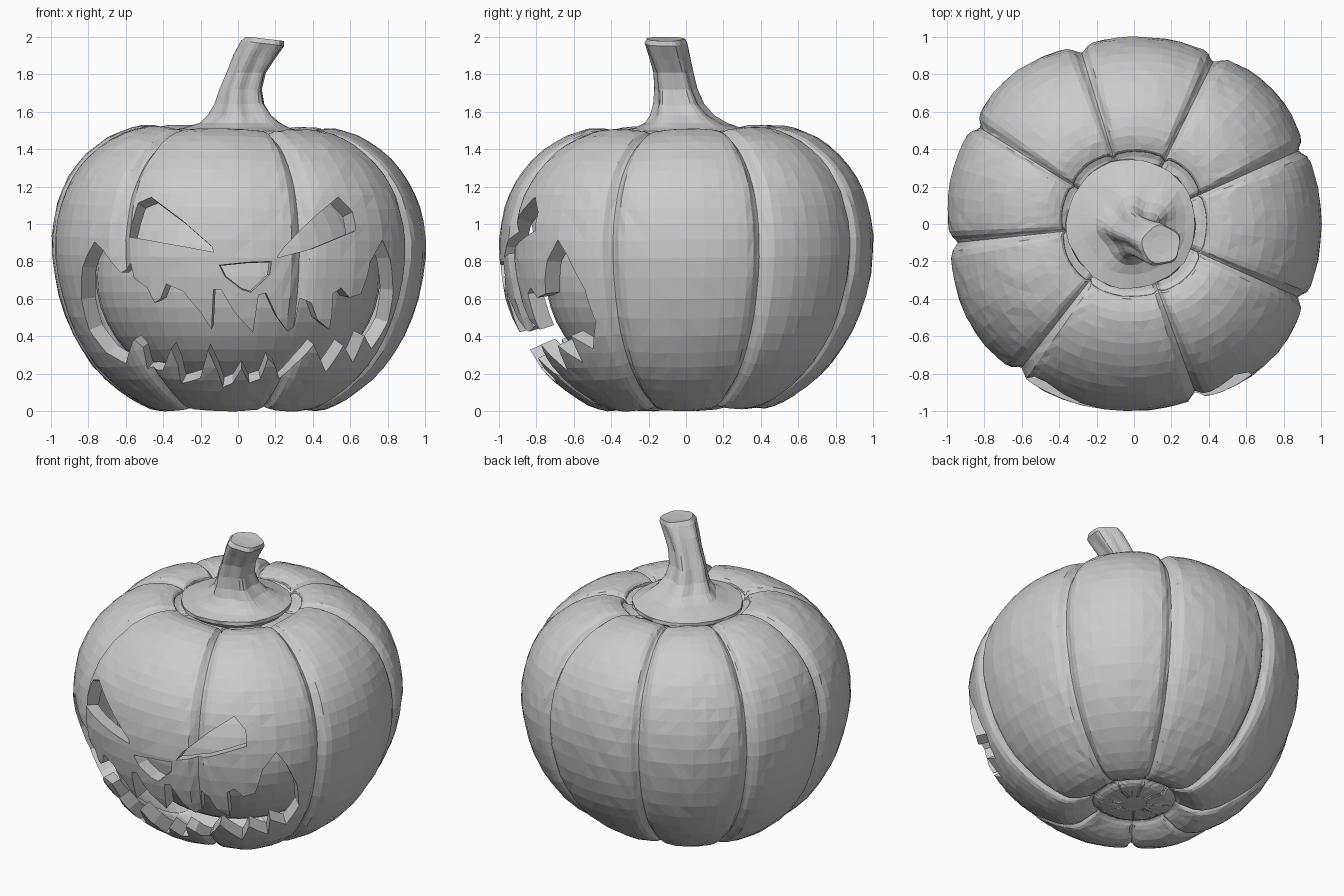
import bpy, bmesh, math, random
from mathutils import Vector

if "Cube" in bpy.data.objects:
    bpy.data.objects.remove(bpy.data.objects["Cube"])

random.seed(4)
CUT_FROM = Vector((0, 0.15, 0.74))                         # face openings taper towards this point
GROOVES = [-128, -70, -24, 24, 64, 107, 148, 186]          # groove directions in degrees
STEPS = [0, .025, .055, .1, .17, .27, .38, .5, .62, .73, .83, .9, .945, .975]
# side profile of the body (radius, height) from bottom dimple to top rim
PROFILE = [(.08, .05), (.2, .055), (.25, .08), (.3, .04), (.42, .0), (.58, .065), (.78, .235), (.93, .5),
           (1, .83), (.97, 1.1), (.87, 1.3), (.7, 1.45), (.52, 1.515), (.4, 1.5), (.36, 1.46), (.1, 1.44)]


def smooth_path(pts, n):
    """Catmull-Rom curve through the points."""
    out = []
    ext = [pts[0]] + pts + [pts[-1]]
    for i in range(1, len(ext) - 2):
        a, b, c, d = (Vector(p) for p in ext[i - 1:i + 3])
        for k in range(n):
            t = k / n
            out.append(.5 * (2 * b + (c - a) * t + (2 * a - 5 * b + 4 * c - d) * t * t
                             + (3 * b - a - 3 * c + d) * t ** 3))
    return out + [Vector(pts[-1])]


def loft(bm, rings, flip=False):
    """Skin closed rings of points and cap both ends."""
    rows = [[bm.verts.new(p) for p in r] for r in rings]
    n = len(rows[0])
    faces = [bm.faces.new((a[j], a[(j + 1) % n], b[(j + 1) % n], b[j]))
             for a, b in zip(rows, rows[1:]) for j in range(n)]
    faces += [bm.faces.new(rows[0][::-1]), bm.faces.new(rows[-1])]
    if flip:
        bmesh.ops.reverse_faces(bm, faces=faces)


def finish(bm, name):
    bmesh.ops.triangulate(bm, faces=bm.faces[:])
    me = bpy.data.meshes.new(name)
    bm.to_mesh(me)
    bm.free()
    ob = bpy.data.objects.new(name, me)
    bpy.context.collection.objects.link(ob)
    return ob


# pumpkin crust: ribbed outer skin plus a plain inner skin
path = smooth_path(PROFILE, 3)
columns = []
for g, h in zip(GROOVES, GROOVES[1:] + [GROOVES[0] + 360]):
    span = math.radians(h - g)
    for t in STEPS:
        d = min(t, 1 - t) * span
        dent = .036 * math.exp(-(d / .036) ** 2) + .02 * (1 - math.sin(math.pi * t))
        columns.append((math.radians(g) + t * span, dent))


def body_rings(scale, rib, jitter):
    rings = []
    for r, z in path:
        ring = []
        fade = min(1, max(0, (r - .24) / .08))             # grooves stop at the bottom disc
        for a, dent in columns:
            f = scale * (1 - rib * fade * dent) + random.uniform(-jitter, jitter)
            wide = r * f * (1 + .03 * math.sin(2 * a) ** 2)   # slightly squarish plan
            x, y = wide * math.cos(a), wide * math.sin(a)
            lift = .012 * (y - x) * z + .04 * max(0, y) * max(0, 1 - z / .8)
            ring.append((x, y, .75 + (z - .75) * f + lift))
        rings.append(ring)
    return rings


bm = bmesh.new()
loft(bm, body_rings(1.002, 1, .003))
loft(bm, body_rings(.905, .3, 0), flip=True)
body = finish(bm, "pumpkin_crust")


# face openings, drawn as seen from the front (x, z)
def radius_at(z):
    for p, q in zip(path, path[1:]):
        if p.x > .4 and p.y <= z <= q.y:
            return p.x + (q.x - p.x) * (z - p.y) / (q.y - p.y)
    return .5


def carve(target, outline, name):
    """Project an outline on the skin and cut it inwards."""
    skin = [Vector((x, -math.sqrt(max(.01, radius_at(z) ** 2 - x * x)), z)) for x, z in outline]
    bm = bmesh.new()
    loft(bm, [[CUT_FROM + (p - CUT_FROM) * s for p in skin] for s in (.75, 2)])
    bmesh.ops.recalc_face_normals(bm, faces=bm.faces[:])
    cutter = finish(bm, name)
    cutter.hide_render = True
    mod = target.modifiers.new(name, 'BOOLEAN')
    mod.operation, mod.solver, mod.object = 'DIFFERENCE', 'EXACT', cutter
    bpy.context.view_layer.objects.active = target
    bpy.ops.object.modifier_apply(modifier=name)
    bpy.data.objects.remove(cutter)


UPPER = [(-.75, .9), (-.71, .86), (-.63, .74), (-.57, .79), (-.55, .71), (-.48, .66), (-.44, .58),
         (-.41, .6), (-.38, .68), (-.29, .64), (-.2, .53), (-.14, .44), (-.13, .65), (-.09, .65),
         (-.02, .53), (.08, .42), (.11, .62), (.15, .63), (.21, .5), (.27, .42), (.31, .44),
         (.34, .6), (.39, .58), (.42, .49), (.48, .44), (.5, .63), (.54, .66), (.58, .61), (.64, .63),
         (.69, .8), (.75, .91)]
LOWER = [(.79, .82), (.815, .65), (.79, .48), (.7, .34), (.66, .41), (.6, .27), (.55, .36),
         (.46, .22), (.4, .36), (.31, .25), (.23, .15), (.2, .24), (.16, .28), (.12, .17), (.06, .15),
         (.02, .23), (-.03, .15), (-.08, .13), (-.11, .22), (-.16, .33), (-.2, .18), (-.3, .15),
         (-.32, .25), (-.355, .34), (-.4, .22), (-.49, .22), (-.52, .33), (-.56, .38), (-.59, .26),
         (-.69, .32), (-.78, .44), (-.82, .6), (-.81, .77)]
carve(body, UPPER + LOWER, "mouth_cut")
carve(body, [(-.46, 1.14), (-.53, 1.11), (-.58, .93), (-.35, .89), (-.13, .85), (-.14, .88), (-.3, 1.02)], "left_eye_cut")
carve(body, [(.21, .82), (.4, .87), (.615, .96), (.6, 1.06), (.53, 1.14), (.4, 1.03), (.25, .88)], "right_eye_cut")
carve(body, [(-.1, .78), (.05, .795), (.18, .8), (.17, .73), (.07, .635), (.02, .65), (-.07, .72)], "nose_cut")

# rounded core seen through the openings
bm = bmesh.new()
bmesh.ops.create_uvsphere(bm, u_segments=40, v_segments=24, radius=1)
for v in bm.verts:
    v.co = (v.co.x * .76, v.co.y * .75, .72 + v.co.z * .64)
finish(bm, "inner_core")

# lid and bent stem: centre x, centre y, height, radius, ridge strength
STEM = [(-.01, .0, 1.43, .29, 0), (-.015, .0, 1.475, .345, .01), (-.015, .0, 1.498, .345, .01),
        (.0, .01, 1.515, .28, .02), (.02, .0, 1.54, .215, .06), (.02, -.02, 1.58, .165, .1),
        (.015, -.04, 1.64, .128, .12), (.02, -.055, 1.72, .108, .12), (.05, -.07, 1.81, .1, .12),
        (.09, -.09, 1.89, .105, .1), (.135, -.11, 1.965, .112, .06), (.145, -.11, 1.99, .1, .04),
        (.145, -.11, 1.985, .05, 0)]
bm = bmesh.new()
rings = []
for cx, cy, z, r, ridge in STEM:
    ring = []
    tilt = .12 if z > 1.85 else 0
    for j in range(40):
        a = math.tau * j / 40
        f = r * (1 + ridge * math.cos(5 * a + 2 * z) + random.uniform(-.012, .012))
        x = f * math.cos(a)
        ring.append((cx + x, cy + f * math.sin(a), min(2, z - tilt * x)))
    rings.append(ring)
loft(bm, rings)
finish(bm, "lid_and_stem")
